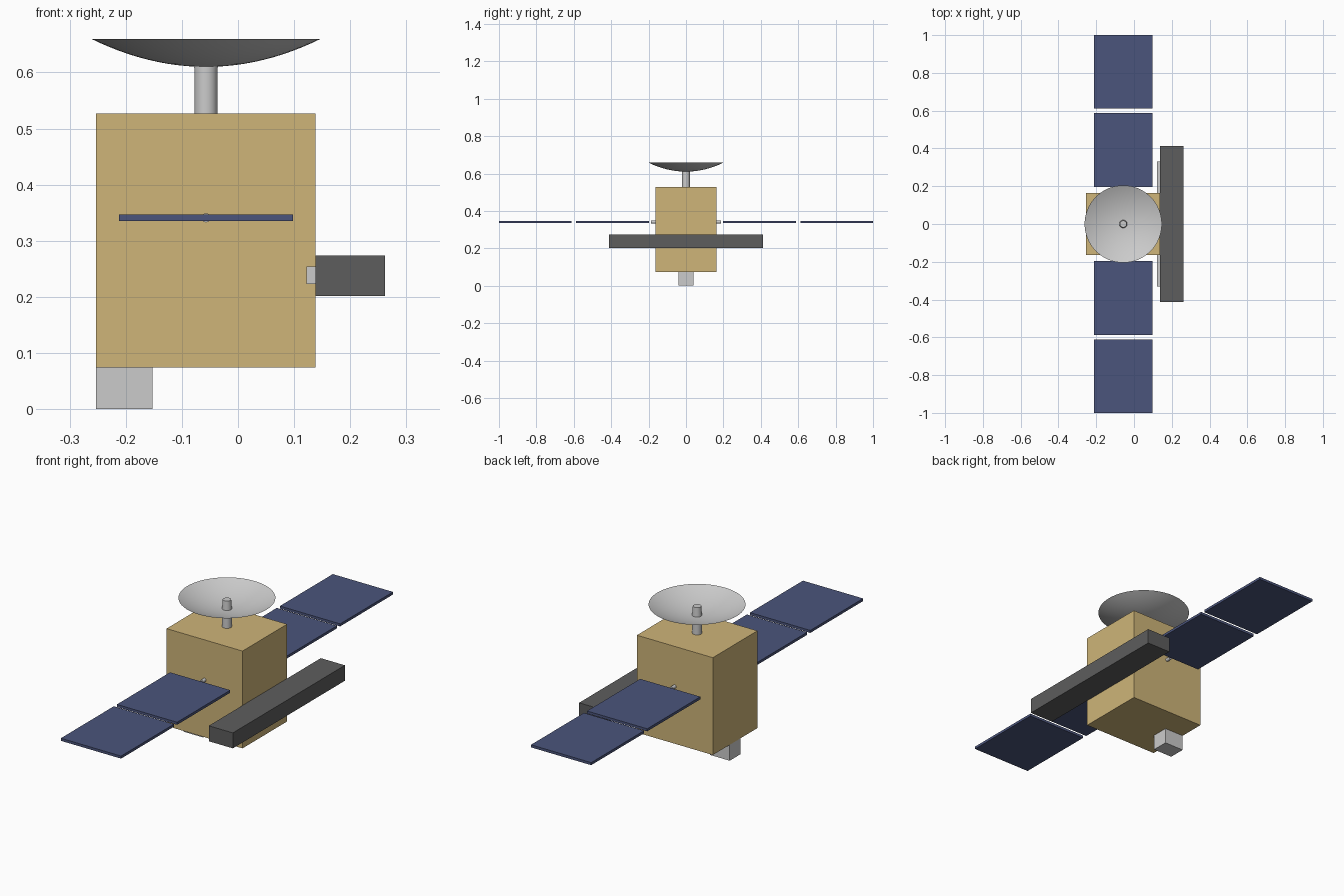
import bpy, bmesh, math
from mathutils import Matrix

if "Cube" in bpy.data.objects:
    bpy.data.objects.remove(bpy.data.objects["Cube"])

def material(name, rgb):
    m = bpy.data.materials.new(name)
    m.diffuse_color = (*rgb, 1)
    m.use_nodes = True
    m.node_tree.nodes["Principled BSDF"].inputs["Base Color"].default_value = m.diffuse_color
    return m

GOLD = material("gold_foil", (0.62, 0.46, 0.19))
BLUE = material("solar_blue", (0.07, 0.09, 0.20))
DARK = material("dark_grey", (0.11, 0.11, 0.11))
CX = -0.057  # shared axis of dish, mast and panels

def finish(name, bm, mat=None, smooth=False):
    me = bpy.data.meshes.new(name)
    bm.to_mesh(me)
    bm.free()
    ob = bpy.data.objects.new(name, me)
    bpy.context.collection.objects.link(ob)
    if mat:
        me.materials.append(mat)
    if smooth:
        bpy.ops.object.select_all(action='DESELECT')
        ob.select_set(True)
        bpy.context.view_layer.objects.active = ob
        bpy.ops.object.shade_smooth_by_angle(angle=math.radians(35))
    return ob

def box(name, x, y, z, mat=None):
    bm = bmesh.new()
    size = [b - a for a, b in (x, y, z)]
    mid = [(a + b) / 2 for a, b in (x, y, z)]
    bmesh.ops.create_cube(bm, size=1, matrix=Matrix.Translation(mid) @ Matrix.Diagonal((*size, 1)))
    return finish(name, bm, mat)

def rod(name, centre, length, r1, r2, axis='Z'):
    bm = bmesh.new()
    mat = Matrix.Translation(centre)
    if axis == 'Y':
        mat = mat @ Matrix.Rotation(math.pi / 2, 4, 'X')
    bmesh.ops.create_cone(bm, cap_ends=True, segments=32, radius1=r1, radius2=r2,
                          depth=length, matrix=mat)
    return finish(name, bm, smooth=True)

# Main body and the sensor below it
box("body", (-0.253, 0.138), (-0.164, 0.164), (0.074, 0.527), GOLD)
box("bottom_sensor", (-0.253, -0.152), (-0.04, 0.04), (0, 0.074))

# Side antenna bar and its mounting strip
box("antenna_bar", (0.138, 0.262), (-0.412, 0.412), (0.202, 0.274), DARK)
box("antenna_mount", (0.122, 0.139), (-0.331, 0.331), (0.223, 0.254))

# Solar wings: hinge stub and two panels on each side
for side, s in (("front", -1), ("back", 1)):
    rod(f"{side}_hinge", (CX, s * 0.169, 0.341), 0.038, 0.008, 0.008, 'Y')
    for label, a, b in (("inner", 0.197, 0.588), ("outer", 0.611, 1.0)):
        box(f"{side}_{label}_panel", (CX - 0.155, CX + 0.155),
            tuple(sorted((s * a, s * b))), (0.335, 0.347), BLUE)

# Dish mast and feed
rod("dish_mast", (CX, 0, 0.5685), 0.085, 0.0205, 0.0205)
rod("dish_feed", (CX, 0, 0.631), 0.044, 0.021, 0.018)

# Parabolic dish: open thin shell, facing up
R, DEPTH, RINGS, SEG = 0.2045, 0.05, 12, 64
bm = bmesh.new()
profile = [bm.verts.new((CX + R * i / RINGS, 0, 0.61 + DEPTH * (i / RINGS) ** 2))
           for i in range(RINGS + 1)]
edges = [bm.edges.new(p) for p in zip(profile, profile[1:])]
bmesh.ops.spin(bm, geom=profile + edges, cent=(CX, 0, 0), axis=(0, 0, 1),
               angle=math.tau, steps=SEG, use_duplicate=False)
bmesh.ops.remove_doubles(bm, verts=bm.verts[:], dist=1e-5)
bm.normal_update()
flipped = [f for f in bm.faces if f.normal.z < 0]
bmesh.ops.reverse_faces(bm, faces=flipped)
finish("dish", bm, smooth=True)
